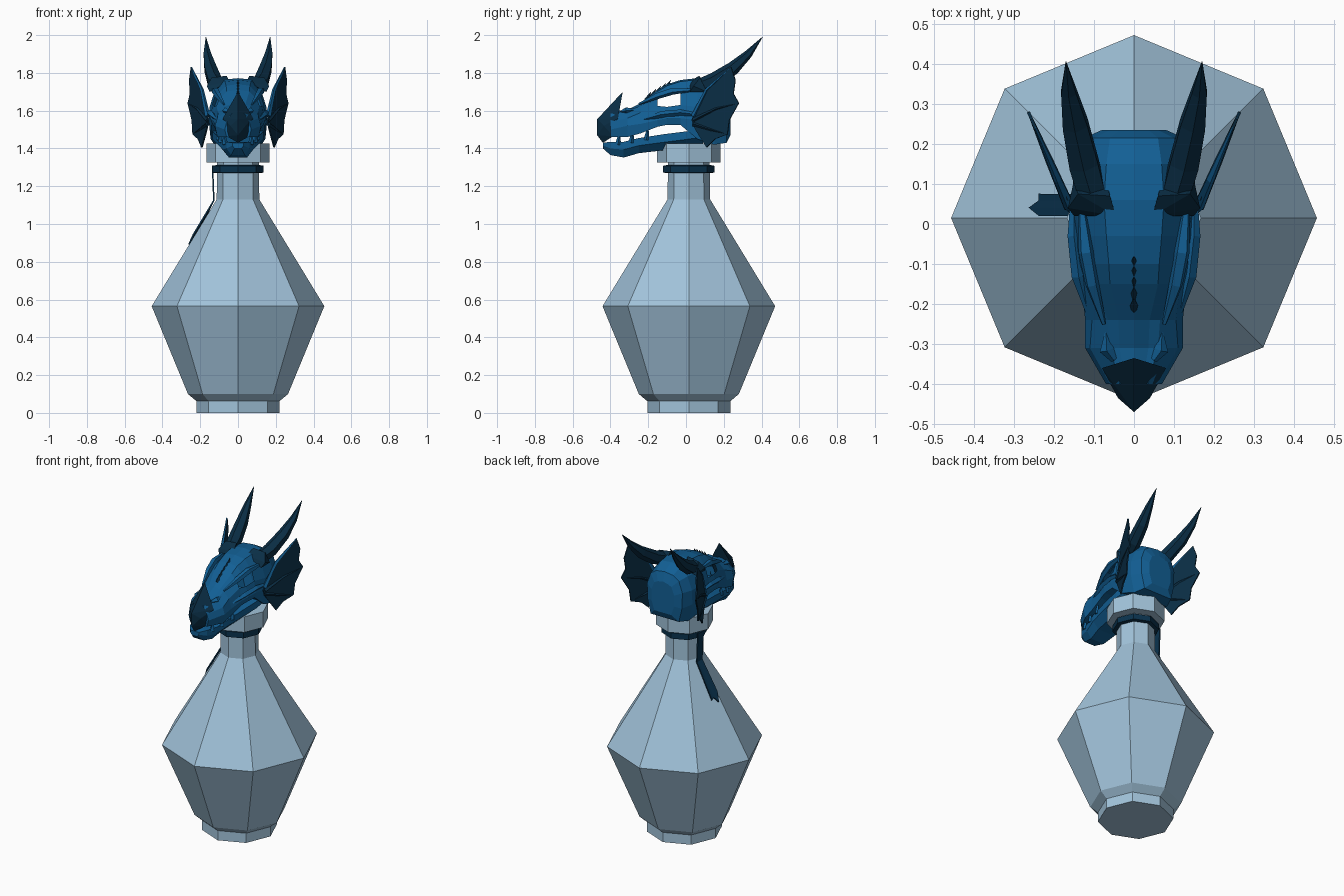
import bpy, bmesh, math
from mathutils import Vector


def mat(name, rgb):
    m = bpy.data.materials.new(name)
    m.diffuse_color = (*rgb, 1)
    return m


GLASS = mat("pale_blue_glass", (0.36, 0.55, 0.71))
BLUE = mat("blue_scales", (0.006, 0.115, 0.30))
DARK = mat("dark_blue_horn", (0.003, 0.027, 0.06))
RIBBON = mat("navy_ribbon", (0.003, 0.032, 0.075))


def finish(name, verts, faces, material, hull=False, mirror=False, thick=0):
    bm = bmesh.new()
    vs = [bm.verts.new(v) for v in verts]
    if hull:
        r = bmesh.ops.convex_hull(bm, input=vs)
        bmesh.ops.delete(bm, geom=list({g for g in r["geom_interior"] if isinstance(g, bmesh.types.BMVert)}),
                         context='VERTS')
    else:
        for f in faces:
            bm.faces.new([vs[i] for i in f])
    bmesh.ops.recalc_face_normals(bm, faces=bm.faces)
    me = bpy.data.meshes.new(name)
    bm.to_mesh(me)
    bm.free()
    me.materials.append(material)
    ob = bpy.data.objects.new(name, me)
    bpy.context.collection.objects.link(ob)
    if thick:
        s = ob.modifiers.new("thickness", 'SOLIDIFY')
        s.thickness, s.offset = thick, 0
    if mirror:
        ob.modifiers.new("mirror", 'MIRROR')
    return ob


def loft(name, rings, material, skip=(), caps=True, **kw):
    """Join equal-length closed rings; skip holds (ring, side) faces left open."""
    n = len(rings[0])
    verts = [p for r in rings for p in r]
    faces = [(i*n+j, i*n+(j+1) % n, (i+1)*n+(j+1) % n, (i+1)*n+j)
             for i in range(len(rings)-1) for j in range(n) if (i, j) not in skip]
    if caps:
        faces += [tuple(range(n)), tuple(range(len(verts)-n, len(verts)))]
    return finish(name, verts, faces, material, **kw)


def circle(r, z, n=8, cy=0.015):
    return [(r*math.cos(2*math.pi*k/n), cy + r*math.sin(2*math.pi*k/n), z) for k in range(n)]


def tube(name, path, material, n=6, **kw):
    """Tapered bar along points (x, y, z, radius)."""
    rings = []
    pts = [Vector(p[:3]) for p in path]
    for i, p in enumerate(pts):
        d = (pts[min(i+1, len(pts)-1)] - pts[max(i-1, 0)]).normalized()
        u = d.cross(Vector((1, 0, 0))).normalized()
        v = d.cross(u)
        rings.append([p + path[i][3]*(u*math.cos(2*math.pi*k/n) + v*math.sin(2*math.pi*k/n))
                      for k in range(n)])
    return loft(name, rings, material, **kw)


# Bottle
loft("bottle", [circle(r, z) for r, z in
                [(0.22, 0), (0.22, 0.062), (0.265, 0.10), (0.457, 0.565), (0.113, 1.13), (0.11, 1.33)]], GLASS)
loft("bottle_lip", [circle(0.168, 1.325), circle(0.168, 1.425)], GLASS)

# Ribbon band, knot and hanging tail lying on the bottle slope
loft("ribbon_band", [circle(r, z) for r, z in
                     [(0.115, 1.27), (0.136, 1.272), (0.136, 1.308), (0.115, 1.312)]], RIBBON)
tail = []
for y in (0.02, 0.04, 0.058, 0.075):
    fray = 0.235 + 0.025*((y*100) % 4 < 1)
    r = fray + 0.41*(y - 0.015)
    z_end = 1.13 - (r - 0.113)/0.344*0.565 + 0.02
    tail += [(-0.135, y, 1.31), (-0.128, y, 1.125), (-fray, y, z_end)]
finish("ribbon_tail", tail, [(3*i+j, 3*i+j+1, 3*i+j+4, 3*i+j+3) for i in range(3) for j in range(2)],
       RIBBON, thick=0.008)

# Skull: y, top z, then x,z of brow, eye floor, cheek and jaw line
skull = [
    (-0.40, 1.595, 0.035, 1.585, 0.06, 1.54, 0.07, 1.50, 0.06, 1.46),
    (-0.31, 1.605, 0.060, 1.600, 0.11, 1.56, 0.122, 1.52, 0.11, 1.46),
    (-0.24, 1.640, 0.065, 1.625, 0.105, 1.59, 0.122, 1.53, 0.115, 1.48),
    (-0.15, 1.710, 0.100, 1.660, 0.115, 1.625, 0.132, 1.55, 0.125, 1.515),
    (-0.10, 1.740, 0.105, 1.685, 0.125, 1.62, 0.147, 1.56, 0.135, 1.525),
    (-0.03, 1.762, 0.115, 1.695, 0.135, 1.63, 0.150, 1.56, 0.14, 1.525),
    (0.06, 1.772, 0.125, 1.700, 0.150, 1.62, 0.155, 1.55, 0.145, 1.45),
    (0.15, 1.762, 0.115, 1.700, 0.148, 1.62, 0.150, 1.53, 0.125, 1.42),
    (0.215, 1.725, 0.100, 1.690, 0.125, 1.62, 0.122, 1.52, 0.10, 1.43),
    (0.235, 1.670, 0.060, 1.650, 0.080, 1.60, 0.080, 1.53, 0.06, 1.47),
]
rings = []
for y, t, *q in skull:
    half = [(0.6*q[0], y, t-0.008)] + [(q[i], y, q[i+1]) for i in range(0, 8, 2)]
    rings.append([(0, y, t)] + half + [(-x, b, c) for x, b, c in reversed(half)])
# sides 2 and 8 are the eye row: open them as sockets
loft("skull", rings, BLUE, skip={(i, j) for i in (3, 4) for j in (2, 8)})

# Lower jaw: y, half width, top, bottom
jaw = [(-0.44, 0.03, 1.43, 1.40), (-0.40, 0.06, 1.435, 1.365), (-0.33, 0.08, 1.435, 1.352),
       (-0.25, 0.10, 1.455, 1.375), (-0.12, 0.12, 1.475, 1.39), (0.0, 0.135, 1.49, 1.405),
       (0.09, 0.13, 1.50, 1.42)]
loft("lower_jaw", [[(-w, y, t), (w, y, t), (w, y, (t+b)/2), (0.6*w, y, b), (-0.6*w, y, b), (-w, y, (t+b)/2)]
                   for y, w, t, b in jaw], BLUE)

# Teeth rising from the jaw
for i, (y, x, z) in enumerate([(-0.36, 0.068, 1.43), (-0.29, 0.088, 1.44), (-0.21, 0.102, 1.455)]):
    tube(f"tooth_{i+1}", [(x, y, z-0.01, 0.016), (x+0.006, y+0.01, z+0.065, 0.001)], BLUE, n=4, mirror=True)

# Beak with nose horn
finish("beak", [(0, -0.47, 1.47), (0, -0.47, 1.555), (0, -0.335, 1.70), (0, -0.355, 1.60), (0, -0.44, 1.43),
                (0.08, -0.36, 1.56), (-0.08, -0.36, 1.56), (0.04, -0.435, 1.52), (-0.04, -0.435, 1.52),
                (0.06, -0.385, 1.465), (-0.06, -0.385, 1.465)], None, DARK, hull=True)

# Nostril ridges, brows and cheek bones
tube("nostril_ridge", [(0.05, -0.34, 1.595, 0.008), (0.068, -0.315, 1.60, 0.018), (0.07, -0.27, 1.605, 0.003)],
     BLUE, n=4, mirror=True)
tube("brow_ridge", [(0.075, -0.25, 1.635, 0.006), (0.105, -0.15, 1.68, 0.018), (0.12, -0.07, 1.705, 0.02),
                    (0.13, 0.03, 1.71, 0.01)], BLUE, n=5, mirror=True)
tube("cheek_bone", [(0.115, -0.22, 1.555, 0.006), (0.138, -0.13, 1.58, 0.018), (0.15, -0.03, 1.59, 0.016),
                    (0.15, 0.05, 1.58, 0.01)], BLUE, n=4, mirror=True)

# Ridge of small spikes along the snout
for i in range(5):
    y = -0.21 + 0.026*i
    z = 1.655 + 0.6*(y + 0.21)
    tube(f"crest_spike_{i+1}", [(0, y, z, 0.013), (0, y+0.025, z+0.045, 0.001)], DARK, n=4)

# Horn sockets and horns
finish("horn_socket", [(x, y, z) for x, y, z in
                       [(0.045, 0.02, 1.755), (0.15, 0.02, 1.70), (0.165, 0.04, 1.73), (0.06, 0.07, 1.785),
                        (0.14, 0.075, 1.775), (0.07, 0.11, 1.72), (0.15, 0.11, 1.70)]],
       None, DARK, hull=True, mirror=True)
tube("horn", [(0.10, 0.06, 1.725, 0.038), (0.125, 0.15, 1.76, 0.042), (0.147, 0.25, 1.825, 0.036),
              (0.163, 0.33, 1.90, 0.022), (0.17, 0.405, 1.99, 0.001)], DARK, mirror=True)

# Ear frills: slanted membrane with ribs


def frill(y, z, out=0.0):
    return (0.152 + 0.43*(y - 0.02) + out, y, z)


edge = [(0.03, 1.55), (0.06, 1.63), (0.11, 1.71), (0.24, 1.83), (0.262, 1.76), (0.252, 1.69), (0.28, 1.64),
        (0.23, 1.55), (0.22, 1.475), (0.155, 1.45), (0.11, 1.405), (0.05, 1.50)]
finish("ear_frill", [frill(*p) for p in edge], [(0, i, i+1) for i in range(1, 11)], DARK, mirror=True, thick=0.008)
for i, path in enumerate([((0.04, 1.57), (0.11, 1.71), (0.24, 1.83)), ((0.04, 1.55), (0.16, 1.61), (0.28, 1.64)),
                          ((0.04, 1.53), (0.13, 1.50), (0.22, 1.475))]):
    tube(f"frill_rib_{i+1}", [(*frill(*p), r) for p, r in zip(path, (0.014, 0.010, 0.003))],
         BLUE if i == 0 else DARK, n=4, mirror=True)
